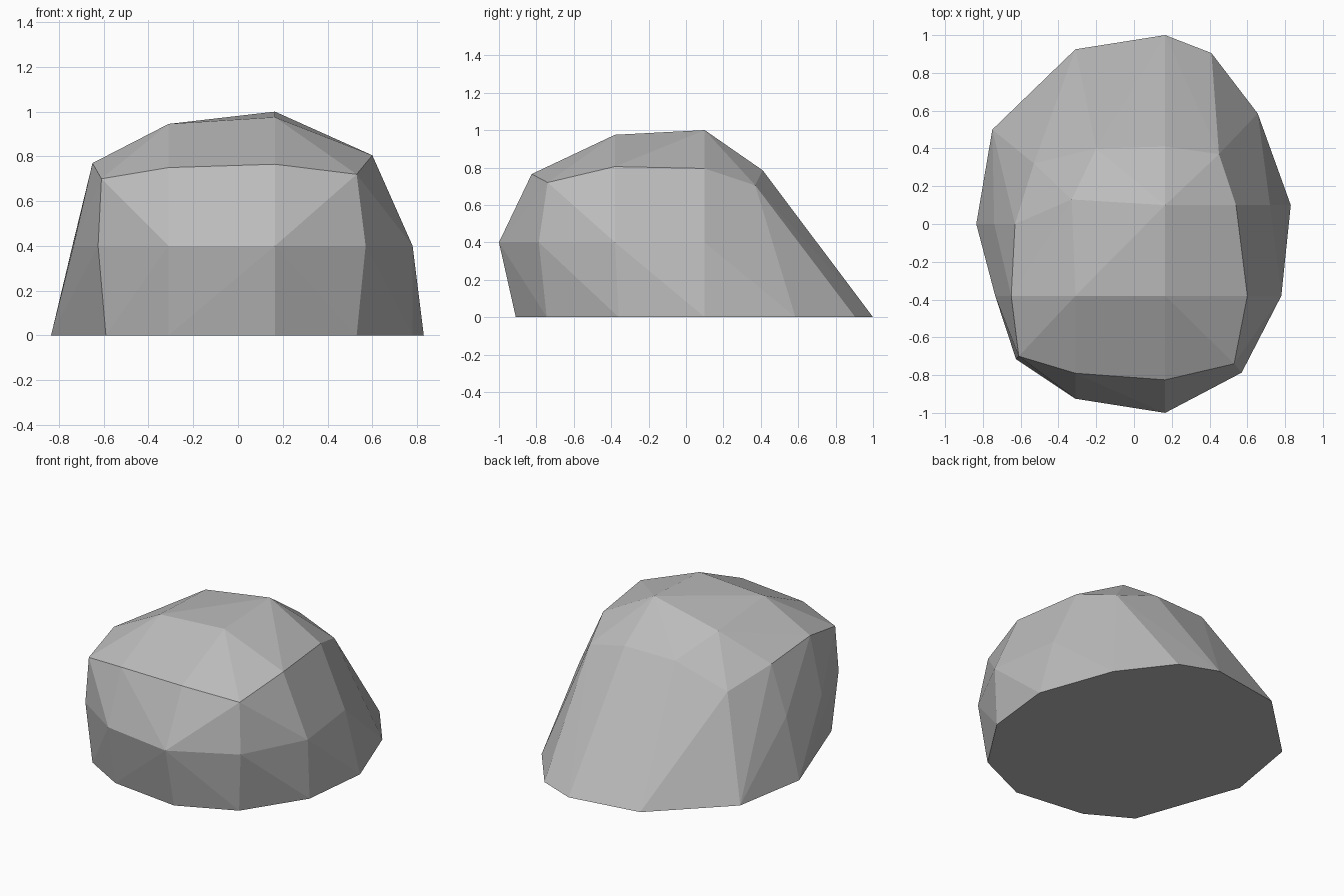
import bpy
import bmesh
import math

default_cube = bpy.data.objects.get("Cube")
if default_cube:
    bpy.data.objects.remove(default_cube, do_unlink=True)


def flat_material(name, color):
    material = bpy.data.materials.new(name)
    material.use_nodes = True
    material.diffuse_color = color
    shader = material.node_tree.nodes["Principled BSDF"]
    shader.inputs["Base Color"].default_value = color
    shader.inputs["Roughness"].default_value = 0.9
    return material


def level(points, height):
    """Lift a flat outline to one height."""
    return [(x, y, height) for x, y in points]


# Ground outline, counter-clockwise from the front
ground = level([
    (-.59, -.69), (-.31, -.85), (.165, -.91), (.53, -.745), (.78, -.36),
    (.83, .1), (.655, .585), (.41, .905), (.165, 1), (-.31, .925),
    (-.75, .5), (-.835, 0), (-.7, -.36),
], 0)

# Bulging waist around the front and sides
waist = level([
    (-.735, -.38), (-.625, -.715), (-.31, -.925), (.165, -1),
    (.57, -.787), (.78, -.38), (.72, .1), (-.74, 0),
], .4)

# Shoulder where the sides turn into the crown
shoulder = [
    (-.61, -.7, .7), (-.31, -.79, .75), (.165, -.825, .765),
    (.53, -.74, .72), (.6, -.38, .805), (.54, .1, .795),
    (.45, .37, .705), (.165, .41, .785), (-.2, .4, .78),
    (-.53, .32, .63), (-.63, 0, .72), (-.65, -.38, .77),
]

# Crown
crown = [(-.31, -.38, .945), (.165, -.38, .975), (.165, .1, 1), (-.33, .13, .91)]

# Wrap the levels into one faceted boulder
bm = bmesh.new()
for point in ground + waist + shoulder + crown:
    bm.verts.new(point)
hull = bmesh.ops.convex_hull(bm, input=bm.verts[:])
unused = {item for item in hull["geom_interior"] + hull["geom_unused"]
          if isinstance(item, bmesh.types.BMVert)}
bmesh.ops.delete(bm, geom=list(unused), context="VERTS")
bmesh.ops.dissolve_limit(bm, angle_limit=math.radians(1),
                         verts=bm.verts[:], edges=bm.edges[:])
bmesh.ops.recalc_face_normals(bm, faces=bm.faces[:])
for face in bm.faces:
    face.smooth = False

mesh = bpy.data.meshes.new("boulder")
bm.to_mesh(mesh)
bm.free()
mesh.materials.append(flat_material("stone grey", (.5, .5, .5, 1)))
boulder = bpy.data.objects.new("boulder", mesh)
bpy.context.collection.objects.link(boulder)
